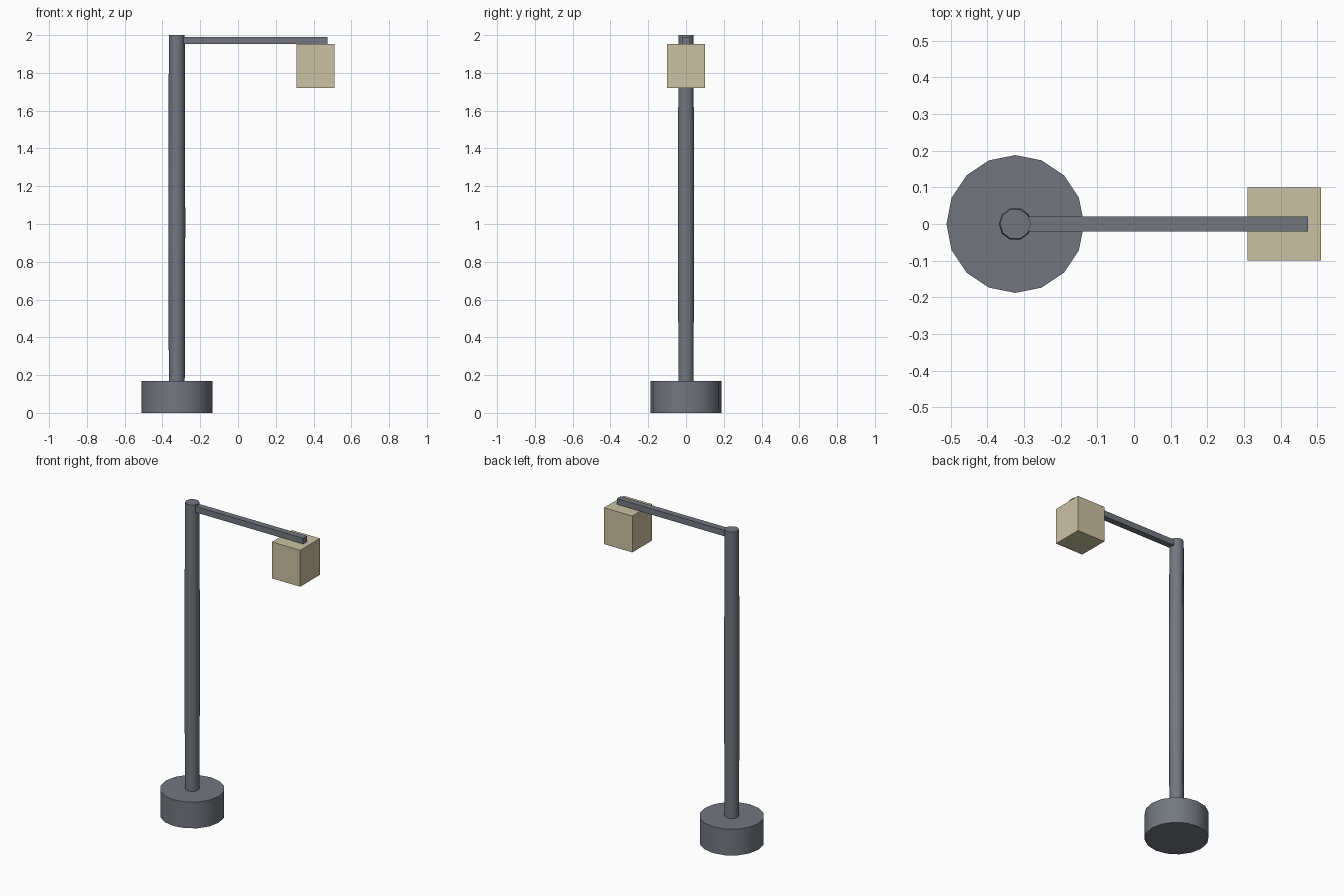
import bpy, bmesh, math

if "Cube" in bpy.data.objects:
    bpy.data.objects.remove(bpy.data.objects["Cube"], do_unlink=True)

POST_X = -0.324


def material(name, colour):
    m = bpy.data.materials.new(name)
    m.diffuse_color = colour
    m.use_nodes = True
    m.node_tree.nodes["Principled BSDF"].inputs["Base Color"].default_value = colour
    return m


steel = material("grey steel", (0.17, 0.185, 0.212, 1))
glow = material("pale lamp", (0.60, 0.54, 0.37, 1))


def finish(name, bm, mat):
    bmesh.ops.recalc_face_normals(bm, faces=bm.faces)
    mesh = bpy.data.meshes.new(name)
    bm.to_mesh(mesh)
    bm.free()
    mesh.materials.append(mat)
    ob = bpy.data.objects.new(name, mesh)
    bpy.context.collection.objects.link(ob)
    return ob


def column(name, sides, profile, mat):
    """Stack of (radius, height) rings with capped ends and smooth sides."""
    bm = bmesh.new()
    rings = []
    for r, z in profile:
        angles = [math.tau * i / sides for i in range(sides)]
        rings.append([bm.verts.new((POST_X + r * math.cos(a), r * math.sin(a), z))
                      for a in angles])
    for low, high in zip(rings, rings[1:]):
        for i in range(sides):
            j = (i + 1) % sides
            bm.faces.new((low[i], low[j], high[j], high[i]))
    bm.faces.new(rings[0])
    bm.faces.new(rings[-1])
    ob = finish(name, bm, mat)
    bpy.ops.object.select_all(action="DESELECT")
    ob.select_set(True)
    bpy.context.view_layer.objects.active = ob
    bpy.ops.object.shade_smooth_by_angle(angle=math.radians(40))


def box(name, low, high, mat):
    bm = bmesh.new()
    bmesh.ops.create_cube(bm, size=1)
    for v in bm.verts:
        v.co = [(a + b) / 2 + c * (b - a) for a, b, c in zip(low, high, v.co)]
    finish(name, bm, mat)


# Round foot and slightly swollen post
column("base", 16, [(0.188, 0), (0.188, 0.168)], steel)
column("post", 10, [(0.042, 0.16), (0.045, 1.0), (0.042, 2.0)], steel)

# Side arm with the hanging lamp box
box("arm", (POST_X, -0.02, 1.952), (0.475, 0.02, 1.99), steel)
box("lamp", (0.31, -0.1, 1.72), (0.51, 0.1, 1.953), glow)
